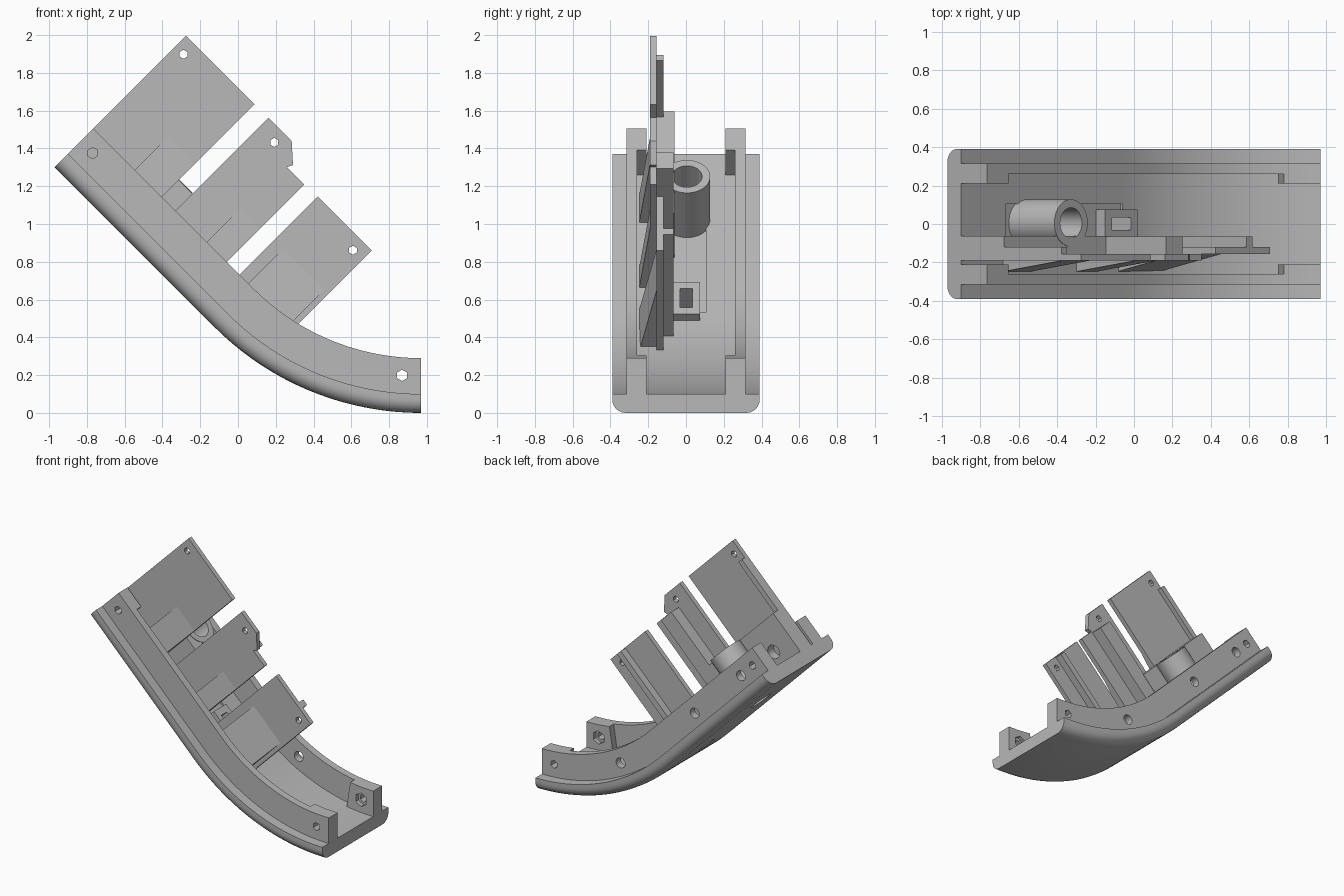
import bpy, bmesh, math
from mathutils import Vector, Matrix

cube = bpy.data.objects.get("Cube")
if cube:
    bpy.data.objects.remove(cube, do_unlink=True)

mat = bpy.data.materials.new("plain grey")
mat.use_nodes = True
GREY = (0.48, 0.48, 0.48, 1)
mat.diffuse_color = GREY
mat.node_tree.nodes["Principled BSDF"].inputs["Base Color"].default_value = GREY

R, L = 1.545, 1.2                 # bend radius, straight length
END = L + R * math.pi / 4         # total rail length along its underside
H = math.sqrt(0.5)
CX = 0.97


def straight(s, y, n):
    """Point in the straight rail's frame: s along, n away from the underside."""
    return Vector((CX - R * H + H * (s - L + n), y, R * (1 - H) + H * (n + L - s)))


def along(s, y, n):
    """Same, but following the bend."""
    if s <= L:
        return straight(s, y, n)
    a = math.pi / 4 - (s - L) / R
    return Vector((CX - (R - n) * math.sin(a), y, R - (R - n) * math.cos(a)))


def finish(name, bm):
    bmesh.ops.recalc_face_normals(bm, faces=bm.faces)
    me = bpy.data.meshes.new(name)
    bm.to_mesh(me)
    bm.free()
    me.materials.append(mat)
    ob = bpy.data.objects.new(name, me)
    bpy.context.collection.objects.link(ob)
    return ob


def loft(name, rings):
    bm = bmesh.new()
    loops = [[bm.verts.new(p) for p in ring] for ring in rings]
    for a, b in zip(loops, loops[1:]):
        for i in range(len(a)):
            j = (i + 1) % len(a)
            bm.faces.new((a[i], a[j], b[j], b[i]))
    bm.faces.new(loops[0])
    bm.faces.new(loops[-1])
    return finish(name, bm)


def sweep(name, profile, s0, s1):
    """Sweep a (y, n) profile along the rail."""
    stops = [s0] + [L + (END - L) * i / 28 for i in range(29)] + [s1]
    stops = sorted({s for s in stops if s0 <= s <= s1})
    return loft(name, [[along(s, y, n) for y, n in profile] for s in stops])


def prism(name, outline, y0, y1):
    """Extrude an (s, n) outline across the rail."""
    return loft(name, [[straight(s, y, n) for s, n in outline] for y in (y0, y1)])


def box(name, s0, s1, y0, y1, n0, n1):
    return prism(name, [(s0, n0), (s1, n0), (s1, n1), (s0, n1)], y0, y1)


def rod(name, centre, axis, radius, length, sides):
    bm = bmesh.new()
    rot = Vector((0, 0, 1)).rotation_difference(axis).to_matrix().to_4x4()
    bmesh.ops.create_cone(bm, cap_ends=True, segments=sides, radius1=radius,
                          radius2=radius, depth=length,
                          matrix=Matrix.Translation(centre) @ rot)
    return finish(name, bm)


def activate(ob):
    bpy.ops.object.select_all(action='DESELECT')
    ob.select_set(True)
    bpy.context.view_layer.objects.active = ob


def cut(ob, *cutters):
    for c in cutters:
        c.hide_render = True
        m = ob.modifiers.new("cut", 'BOOLEAN')
        m.operation, m.object, m.solver = 'DIFFERENCE', c, 'EXACT'
        activate(ob)
        bpy.ops.object.modifier_apply(modifier=m.name)
        bpy.data.objects.remove(c, do_unlink=True)


Y = Vector((0, 1, 0))
N = Vector((H, 0, H))
parts = []


def hole(s, n, y, radius, depth, sides):
    return rod("hole_cutter", along(s, y, n), Y, radius, depth, sides)


# Curved base with rounded lower edges
corner = [(0.32 + 0.07 * math.sin(a), 0.07 - 0.07 * math.cos(a))
          for a in [math.pi / 2 * i / 6 for i in range(7)]]
half = corner + [(0.39, 0.1)]
base = sweep("curved_base", half + [(-y, n) for y, n in reversed(half)], 0, END)
TUBE_S = 0.49
cut(base,
    box("recess_cutter", 0.33, 1.19, -0.1, 0.105, 0.085, 0.3),
    rod("bore_cutter", straight(TUBE_S, 0.005, 0), N, 0.08, 0.6, 32),
    box("window_cutter", 1.06, 1.2, -0.032, 0.035, -0.1, 0.3))
parts.append(base)

# Side walls: thin in the middle, thick at both ends, with bolt holes
BOLTS = (0.09, END - 0.116)
for name, d in (("front_wall", -1), ("back_wall", 1)):
    wall = sweep(name, [(d * 0.21, 0.08), (d * 0.315, 0.08),
                        (d * 0.315, 0.29), (d * 0.21, 0.29)], 0, END)
    cut(wall, sweep("pocket_cutter", [(0, 0.0), (d * 0.26, 0.0),
                                      (d * 0.26, 0.4), (0, 0.4)], 0.16, 2.178))
    for s in BOLTS:
        cut(wall, hole(s, 0.195, d * 0.26, 0.03, 0.3, 6),
            hole(s, 0.195, d * 0.2, 0.05, 0.08, 6))
    if d > 0:
        for s in (0.23, 0.77, 1.64):
            cut(wall, hole(s, 0.19, 0.29, 0.037, 0.2, 24))
    parts.append(wall)

# Tube standing on the floor
tube = rod("tube", straight(TUBE_S, 0.005, 0.25), N, 0.123, 0.34, 40)
cut(tube, rod("bore_cutter", straight(TUBE_S, 0.005, 0.25), N, 0.08, 0.6, 32))
parts.append(tube)

# Small socket around the floor window
socket = box("window_socket", 1.01, 1.25, -0.07, 0.075, 0.08, 0.15)
cut(socket, box("window_cutter", 1.06, 1.2, -0.032, 0.035, -0.1, 0.3))
parts.append(socket)

# Upright plates with a hole each
B = 0.08
plates = (
    ("upper_plate", [(0, B), (0.513, B), (0.513, 0.983), (0, 0.983)],
     -0.19, (0.06, 0.905)),
    ("middle_plate", [(0.615, B), (1.0, B), (1.0, 0.87), (0.87, 0.87),
                      (0.885, 0.9), (0.79, 0.985), (0.615, 0.985)],
     -0.19, (0.73, 0.915)),
    ("lower_plate", [(1.096, B), (1.5, B), (1.5, 0.875), (1.096, 0.875)],
     -0.155, (1.428, 0.806)),
)
for name, outline, y, (hs, hn) in plates:
    plate = prism(name, outline, y, y + 0.035)
    cut(plate, rod("hole_cutter", straight(hs, y, hn), Y, 0.024, 0.2, 6))
    parts.append(plate)

# Sloped feet in front of the plates
for name, s0, s1, y in (("upper_foot", 0.31, 0.513, -0.185),
                        ("middle_foot", 0.85, 1.0, -0.185),
                        ("lower_foot", 1.16, 1.47, -0.15)):
    tri = [(-0.25, B), (y, 0.575), (y, B)]
    parts.append(loft(name, [[straight(s, a, n) for a, n in tri] for s in (s0, s1)]))

# Ribs and carrier block behind the plates
carrier = box("carrier_block", 0, 0.76, -0.158, -0.062, B, 0.417)
cut(carrier, hole(0.2, 0.21, -0.07, 0.05, 0.12, 24),
    hole(0.34, 0.21, -0.07, 0.022, 0.12, 16))
parts += [
    carrier,
    box("upper_rib", 0, 0.04, -0.158, -0.12, B, 0.84),
    box("middle_rib", 0.75, 0.87, -0.158, -0.065, B, 0.86),
    box("lower_rib", 1.33, 1.375, -0.122, -0.065, B, 0.87),
]

for ob in parts:
    activate(ob)
    bpy.ops.object.shade_smooth_by_angle(angle=math.radians(30))
